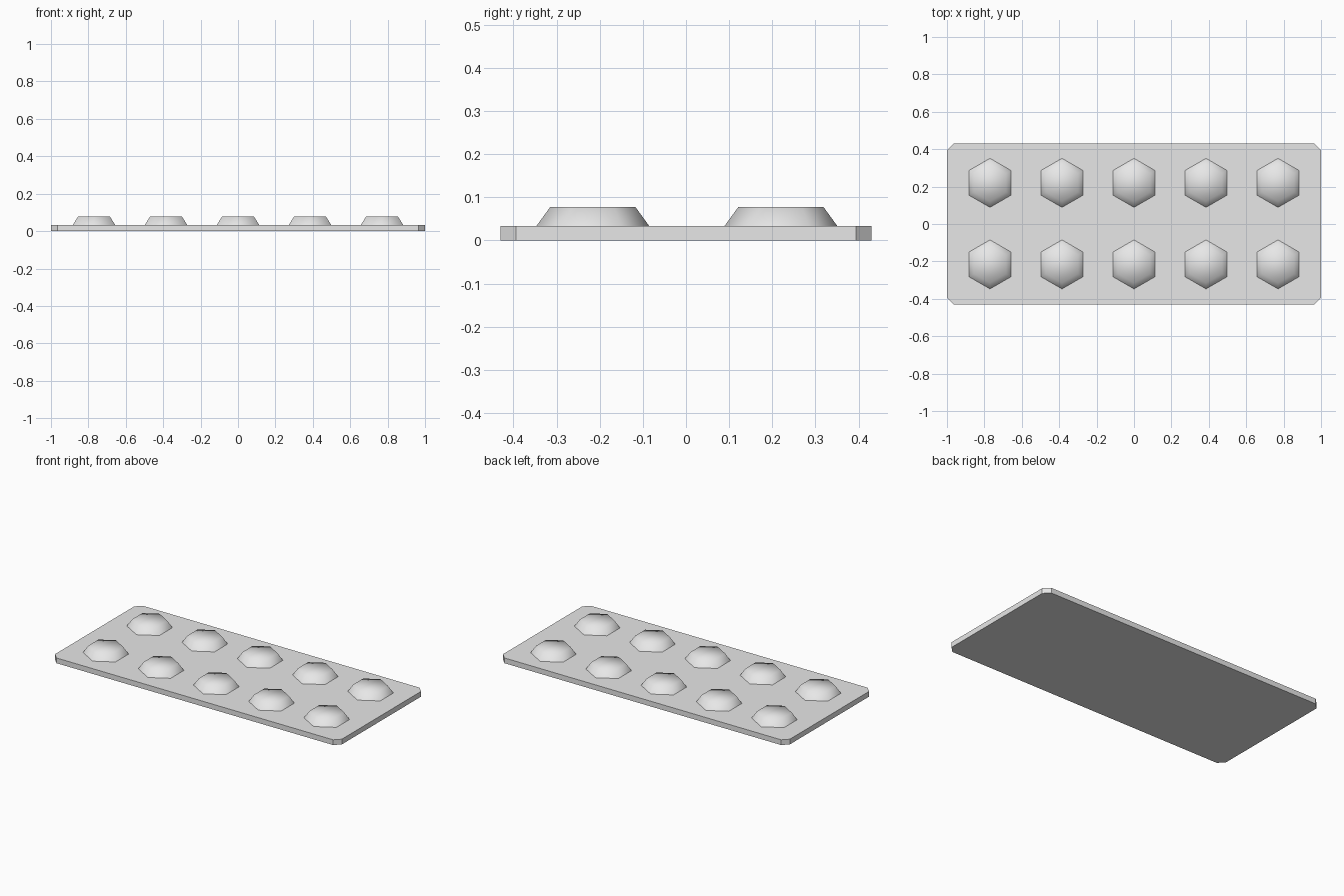
import bpy
import bmesh
from math import pi, sin, cos

cube = bpy.data.objects.get("Cube")
if cube:
    bpy.data.objects.remove(cube, do_unlink=True)

grey = bpy.data.materials.new("light_grey")
grey.use_nodes = True
colour = (0.8, 0.8, 0.8, 1)
grey.diffuse_color = colour
grey.node_tree.nodes["Principled BSDF"].inputs["Base Color"].default_value = colour

HALF_X, HALF_Y, CUT = 1.0, 0.43, 0.036
BASE_TOP, STUD_TOP = 0.033, 0.077


def loft(name, lower, upper, z0, z1, smooth):
    """Solid between two matching outlines at two heights."""
    bm = bmesh.new()
    low = [bm.verts.new((x, y, z0)) for x, y in lower]
    high = [bm.verts.new((x, y, z1)) for x, y in upper]
    bm.faces.new(low[::-1])
    bm.faces.new(high)
    n = len(low)
    for i in range(n):
        j = (i + 1) % n
        bm.faces.new((low[i], low[j], high[j], high[i]))
    if smooth:
        # the hidden underside is left open so it does not bend the shading
        bm.faces.ensure_lookup_table()
        bmesh.ops.delete(bm, geom=[bm.faces[0]], context="FACES_ONLY")
    for face in bm.faces:
        face.smooth = smooth
    mesh = bpy.data.meshes.new(name)
    bm.to_mesh(mesh)
    bm.free()
    mesh.materials.append(grey)
    obj = bpy.data.objects.new(name, mesh)
    bpy.context.collection.objects.link(obj)
    return obj


def hexagon(radius):
    return [(radius * cos(pi / 2 + i * pi / 3), radius * sin(pi / 2 + i * pi / 3))
            for i in range(6)]


# Base plate with clipped corners
a, b = HALF_X - CUT, HALF_Y - CUT
outline = [(HALF_X, -b), (HALF_X, b), (a, HALF_Y), (-a, HALF_Y),
           (-HALF_X, b), (-HALF_X, -b), (-a, -HALF_Y), (a, -HALF_Y)]
loft("base_plate", outline, outline, 0, BASE_TOP, False)

# Two rows of five tapered hexagonal studs
for row, y in (("front", -0.216), ("back", 0.22)):
    for column in range(5):
        stud = loft(f"{row}_stud_{column + 1}", hexagon(0.131), hexagon(0.099),
                    BASE_TOP, STUD_TOP, True)
        stud.location = ((column - 2) * 0.385, y, 0)
